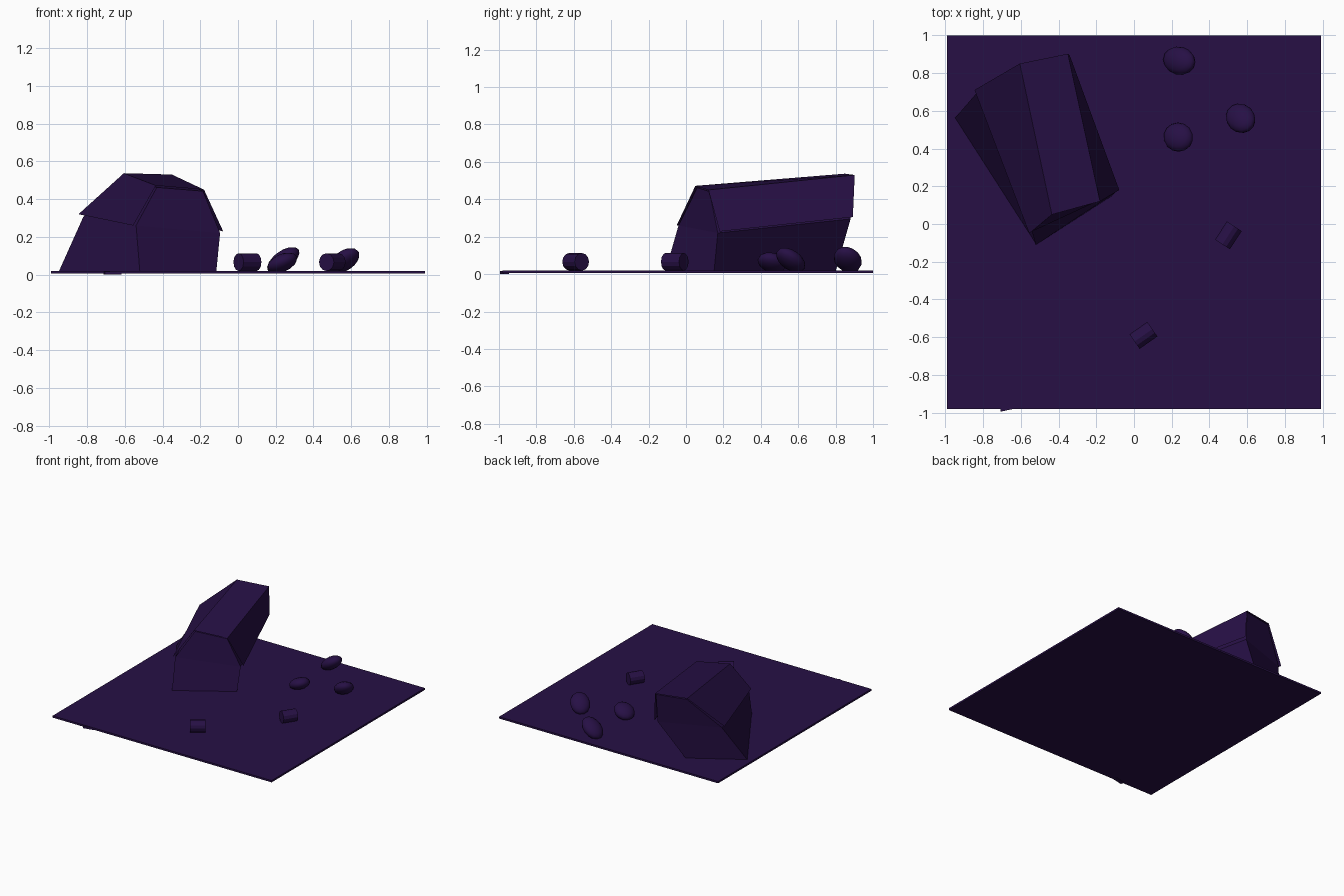
import bpy, bmesh
from math import radians
from mathutils import Matrix, Vector

if "Cube" in bpy.data.objects:
    bpy.data.objects.remove(bpy.data.objects["Cube"])

mat = bpy.data.materials.new("dark_purple")
mat.diffuse_color = (0.02, 0.005, 0.06, 1)
mat.use_nodes = True
mat.node_tree.nodes["Principled BSDF"].inputs["Base Color"].default_value = mat.diffuse_color


def finish(name, bm, smooth=False):
    bmesh.ops.recalc_face_normals(bm, faces=bm.faces)
    mesh = bpy.data.meshes.new(name)
    bm.to_mesh(mesh)
    bm.free()
    ob = bpy.data.objects.new(name, mesh)
    bpy.context.collection.objects.link(ob)
    mesh.materials.append(mat)
    for p in mesh.polygons:
        p.use_smooth = smooth
    return ob


def box(name, lo, hi, rot=0):
    lo, hi = Vector(lo), Vector(hi)
    bm = bmesh.new()
    m = (Matrix.Translation((lo + hi) / 2) @ Matrix.Rotation(radians(rot), 4, 'Z')
         @ Matrix.Diagonal((*(hi - lo), 1)))
    bmesh.ops.create_cube(bm, size=1, matrix=m)
    return finish(name, bm)


def loft(name, front, back, closed):
    """Skin between two cross-sections; a closed one also gets its two end walls."""
    bm = bmesh.new()
    f = [bm.verts.new(p) for p in front]
    b = [bm.verts.new(p) for p in back]
    n = len(f)
    for i in range(n if closed else n - 1):
        j = (i + 1) % n
        bm.faces.new((f[i], f[j], b[j], b[i]))
    if closed:
        for s in (f, b):
            bm.faces.new((s[0], s[1], s[4], s[5]))   # lower end wall
            bm.faces.new((s[1], s[2], s[3], s[4]))   # upper end wall
    return finish(name, bm)


# Ground slab and the sliver poking past its front edge
box("ground_slab", (-0.99, -0.98, 0.005), (0.99, 1.0, 0.02))
box("edge_chip", (-0.71, -0.985, 0.0), (-0.62, -0.955, 0.016), 12)

# Tent body with walls tucked in beneath the eaves
loft("tent_body",
     [(-0.52, -0.11, 0.015), (-0.54, -0.04, 0.26), (-0.43, 0.06, 0.462),
      (-0.185, 0.125, 0.442), (-0.095, 0.17, 0.22), (-0.115, 0.15, 0.015)],
     [(-0.95, 0.56, 0.015), (-0.82, 0.71, 0.305), (-0.60, 0.845, 0.527),
      (-0.355, 0.895, 0.522), (-0.36, 0.88, 0.295), (-0.56, 0.80, 0.015)], True)

# Roof sheet overhanging the walls
loft("tent_roof",
     [(-0.555, -0.05, 0.26), (-0.435, 0.05, 0.472), (-0.18, 0.12, 0.45), (-0.078, 0.18, 0.228)],
     [(-0.845, 0.71, 0.32), (-0.605, 0.85, 0.537), (-0.35, 0.902, 0.53), (-0.34, 0.892, 0.305)],
     False)

# Flattened tilted stones: centre, half sizes, lean, turn
stones = [
    ((0.24, 0.865, 0.077), (0.10, 0.075, 0.048), -35, -15),
    ((0.235, 0.46, 0.062), (0.085, 0.077, 0.045), -25, -25),
    ((0.565, 0.56, 0.075), (0.095, 0.075, 0.046), -35, -45),
]
for i, (c, s, lean, turn) in enumerate(stones):
    bm = bmesh.new()
    m = (Matrix.Translation(c) @ Matrix.Rotation(radians(turn), 4, 'Z')
         @ Matrix.Rotation(radians(lean), 4, 'Y') @ Matrix.Diagonal((*s, 1)))
    bmesh.ops.create_uvsphere(bm, u_segments=14, v_segments=8, radius=1, matrix=m)
    finish(f"stone_{i + 1}", bm, True)

# Short logs lying on the ground
for i, (x, y, turn) in enumerate([(0.05, -0.59, 35), (0.50, -0.06, 57)]):
    bm = bmesh.new()
    m = (Matrix.Translation((x, y, 0.066)) @ Matrix.Rotation(radians(turn), 4, 'Z')
         @ Matrix.Rotation(radians(90), 4, 'Y'))
    bmesh.ops.create_cone(bm, cap_ends=True, segments=12, radius1=0.047,
                          radius2=0.047, depth=0.115, matrix=m)
    finish(f"log_{i + 1}", bm)
